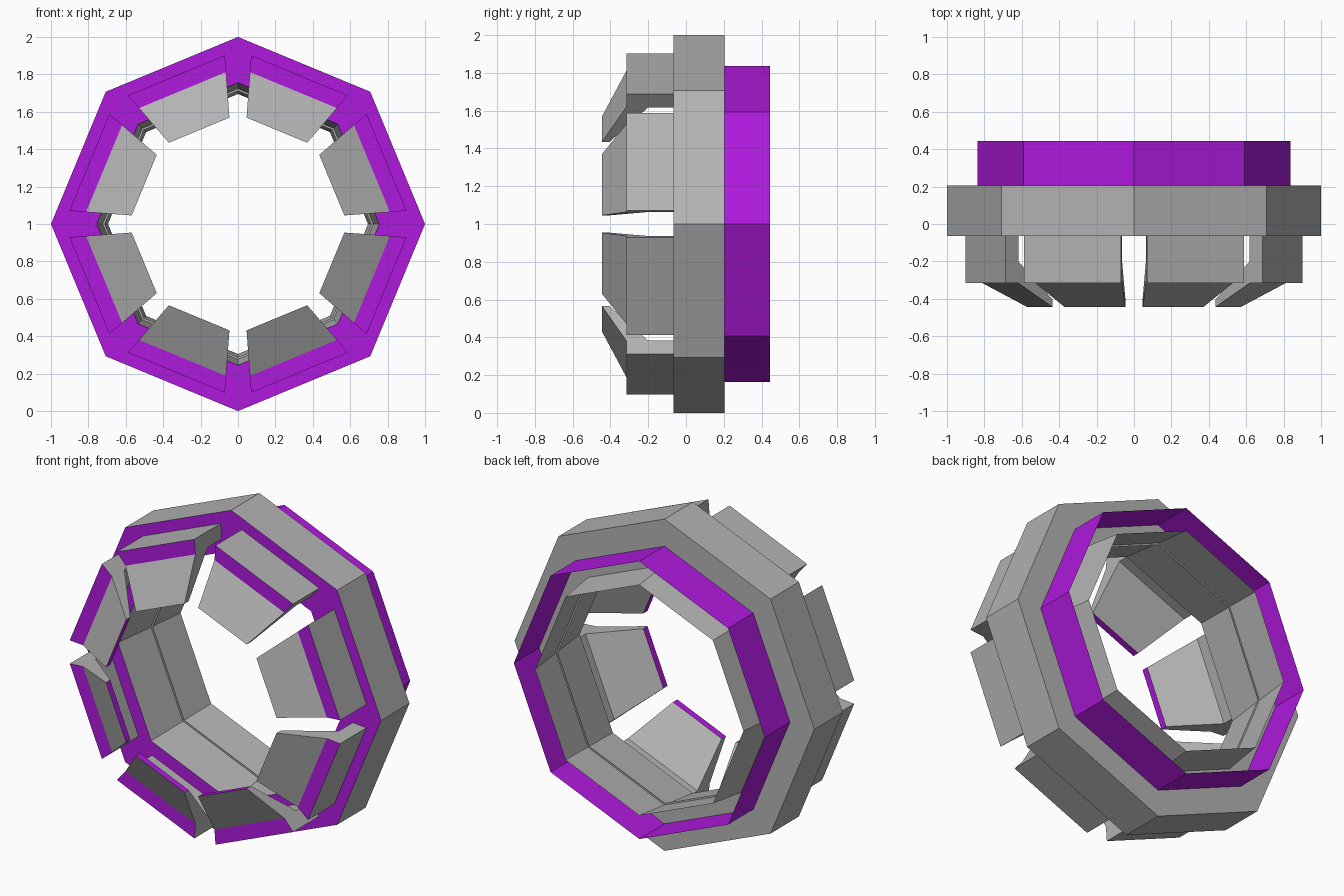
import bpy
import bmesh
from math import cos, sin, pi

if "Cube" in bpy.data.objects:
    bpy.data.objects.remove(bpy.data.objects["Cube"])

CZ = 1.0  # height of the ring axis

purple = bpy.data.materials.new("purple")
purple.diffuse_color = (0.43, 0.01, 0.72, 1)
purple.use_nodes = True
purple.node_tree.nodes["Principled BSDF"].inputs["Base Color"].default_value = purple.diffuse_color
grey = bpy.data.materials.new("grey")
grey.diffuse_color = (0.45, 0.45, 0.45, 1)
grey.use_nodes = True
grey.node_tree.nodes["Principled BSDF"].inputs["Base Color"].default_value = grey.diffuse_color


def finish(name, bm, mats=()):
    bmesh.ops.recalc_face_normals(bm, faces=bm.faces)
    me = bpy.data.meshes.new(name)
    bm.to_mesh(me)
    bm.free()
    for m in mats:
        me.materials.append(m)
    ob = bpy.data.objects.new(name, me)
    bpy.context.collection.objects.link(ob)
    return ob


def octagon_ring(name, profile, purple_bands=()):
    """Sweep an open (y, radius) profile round the y axis in eight steps."""
    bm = bmesh.new()
    rings = [[bm.verts.new((r * cos(k * pi / 4), y, CZ + r * sin(k * pi / 4)))
              for k in range(8)] for y, r in profile]
    for i, (a, b) in enumerate(zip(rings, rings[1:])):
        for k in range(8):
            n = (k + 1) % 8
            f = bm.faces.new((a[k], a[n], b[n], b[k]))
            f.material_index = int(i in purple_bands)
    return finish(name, bm, (grey, purple))


def segment(name, angle):
    """Grip block: outer wall, purple front cap, inward flap with blunt purple tip."""
    profile = [(-0.065, 0.86), (-0.315, 0.86), (-0.315, 0.775),
               (-0.445, 0.543), (-0.405, 0.543), (-0.20, 0.773), (-0.065, 0.773)]
    bm = bmesh.new()
    sides = []
    for s in (-1, 1):
        row = []
        for y, r in profile:
            t = s * (0.28 - 0.33 * (0.86 - r))  # narrows towards the axis
            row.append(bm.verts.new((r * cos(angle) - t * sin(angle), y,
                                     CZ + r * sin(angle) + t * cos(angle))))
        sides.append(row)
        bm.faces.new(row)
    a, b = sides
    for i in range(len(profile)):
        n = (i + 1) % len(profile)
        f = bm.faces.new((a[i], a[n], b[n], b[i]))
        f.material_index = int(i in (1, 3))
    return finish(name, bm, (grey, purple))


# main ring: tapered bore, purple front face, outer wall, back face and groove floor
octagon_ring("main_ring", [(0.445, 0.695), (-0.065, 0.755), (-0.065, 1.0),
                           (0.205, 1.0), (0.205, 0.712)], purple_bands=(1,))

# thin purple collar at the back
octagon_ring("back_collar", [(0.205, 0.837), (0.445, 0.837)], purple_bands=(0,))

# eight grip segments on the front
for k in range(8):
    segment(f"front_segment_{k + 1}", pi / 8 + k * pi / 4)
